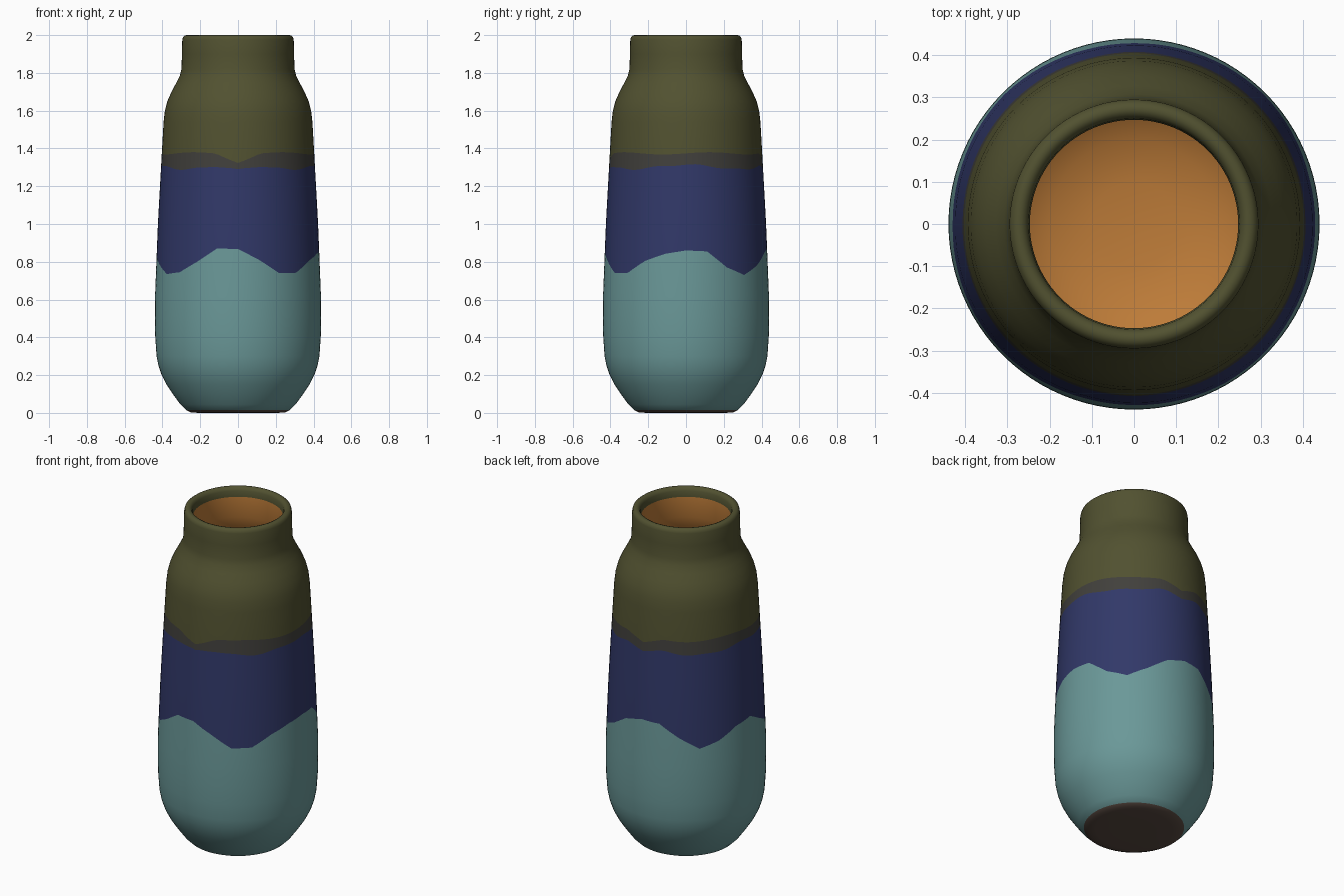
import bpy, bmesh, math

if "Cube" in bpy.data.objects:
    bpy.data.objects.remove(bpy.data.objects["Cube"], do_unlink=True)

SEGMENTS = 96


def material(name, colour):
    mat = bpy.data.materials.new(name)
    mat.use_nodes = True
    mat.diffuse_color = (*colour, 1)
    mat.node_tree.nodes["Principled BSDF"].inputs["Base Color"].default_value = (*colour, 1)
    return mat


clay = material("bare clay", (0.10, 0.068, 0.053))
teal = material("teal glaze", (0.145, 0.315, 0.315))
blue = material("blue glaze", (0.031, 0.04, 0.14))
grey = material("grey blend", (0.053, 0.051, 0.045))
olive = material("olive glaze", (0.083, 0.083, 0.030))
amber = material("amber lining", (0.51, 0.20, 0.04))

# Outer silhouette as (radius, height)
OUTER = [(.275, .015), (.305, .045), (.345, .1), (.378, .15), (.404, .2), (.421, .25),
         (.431, .3), (.438, .4), (.44, .5), (.439, .62), (.432, .8), (.424, 1.0),
         (.413, 1.2), (.402, 1.4), (.394, 1.54), (.387, 1.6), (.374, 1.65),
         (.352, 1.7), (.328, 1.745), (.308, 1.785), (.299, 1.82), (.297, 1.9), (.295, 1.975)]

# Teal edge height around the vase, from the back of the right side in equal steps
TEAL_EDGE = [.85, .79, .735, .745, .80, .87, .868, .81, .74, .742, .805, .842,
             .86, .855, .77, .73, .78, .85, .88, .875, .80, .735, .77, .83]


def radius_at(z):
    for (r0, z0), (r1, z1) in zip(OUTER, OUTER[1:]):
        if z <= z1:
            return r0 + (r1 - r0) * (z - z0) / (z1 - z0)
    return OUTER[-1][0]


def teal_edge(a):
    t = (a + math.pi) / math.tau * len(TEAL_EDGE)
    i, f = int(t), t % 1
    n = len(TEAL_EDGE)
    return TEAL_EDGE[i % n] * (1 - f) + TEAL_EDGE[(i + 1) % n] * f


def dip(a):
    # Sharp notch at the front and the back
    return max(0, 1 - math.acos(min(1, abs(math.sin(a)))) / 0.3)


def upper_edge(a):
    return 1.374 + .006 * math.sin(5 * a) - .045 * dip(a)


def lower_edge(a):
    return 1.302 + .012 * math.cos(4 * a) + .004 * math.sin(11 * a) - .028 * dip(a)


def ring_of(r, z):
    return lambda a: (r, z)


def wall_ring(height):
    return lambda a: (radius_at(height(a)), height(a))


def blend(low, high, t):
    return wall_ring(lambda a: low(a) * (1 - t) + high(a) * t)


# Each entry is a ring and the material of the band that ends at it
rings = [(ring_of(.10, 0), clay), (ring_of(.21, 0), clay), (ring_of(.25, .003), clay),
         (ring_of(.275, .015), clay)]
rings += [(ring_of(r, z), teal) for r, z in OUTER[1:10]]
rings.append((wall_ring(teal_edge), teal))
rings += [(blend(teal_edge, lower_edge, t), blue) for t in (.33, .67, 1)]
rings.append((wall_ring(upper_edge), grey))
rings += [(ring_of(r, z), olive) for r, z in OUTER[14:]]

# Rounded lip, then the lining down to a bowl-shaped floor
rings += [(ring_of(r, z), olive) for r, z in
          [(.291, 1.99), (.281, 1.998), (.270, 2), (.258, 1.995), (.250, 1.98), (.247, 1.945)]]
rings += [(ring_of(r, z), amber) for r, z in
          [(.249, 1.82), (.27, 1.76), (.31, 1.68), (.34, 1.58), (.36, 1.4), (.38, 1.0),
           (.395, .55), (.385, .35), (.35, .21), (.29, .13), (.2, .08), (.1, .06)]]

bm = bmesh.new()
angles = [-math.pi + math.tau * i / SEGMENTS for i in range(SEGMENTS)]
palette = [clay, teal, blue, grey, olive, amber]
previous = None
for profile, mat in rings:
    ring = []
    for a in angles:
        r, z = profile(a)
        ring.append(bm.verts.new((r * math.cos(a), r * math.sin(a), z)))
    if previous:
        for i in range(SEGMENTS):
            j = (i + 1) % SEGMENTS
            face = bm.faces.new((previous[i], previous[j], ring[j], ring[i]))
            face.material_index = palette.index(mat)
    else:
        bm.faces.new(ring[::-1]).material_index = palette.index(clay)
    previous = ring
bm.faces.new(previous).material_index = palette.index(amber)

mesh = bpy.data.meshes.new("vase")
bm.to_mesh(mesh)
bm.free()
for mat in palette:
    mesh.materials.append(mat)
vase = bpy.data.objects.new("vase", mesh)
bpy.context.collection.objects.link(vase)
bpy.ops.object.select_all(action="DESELECT")
vase.select_set(True)
bpy.context.view_layer.objects.active = vase
bpy.ops.object.shade_smooth_by_angle(angle=math.radians(50))
